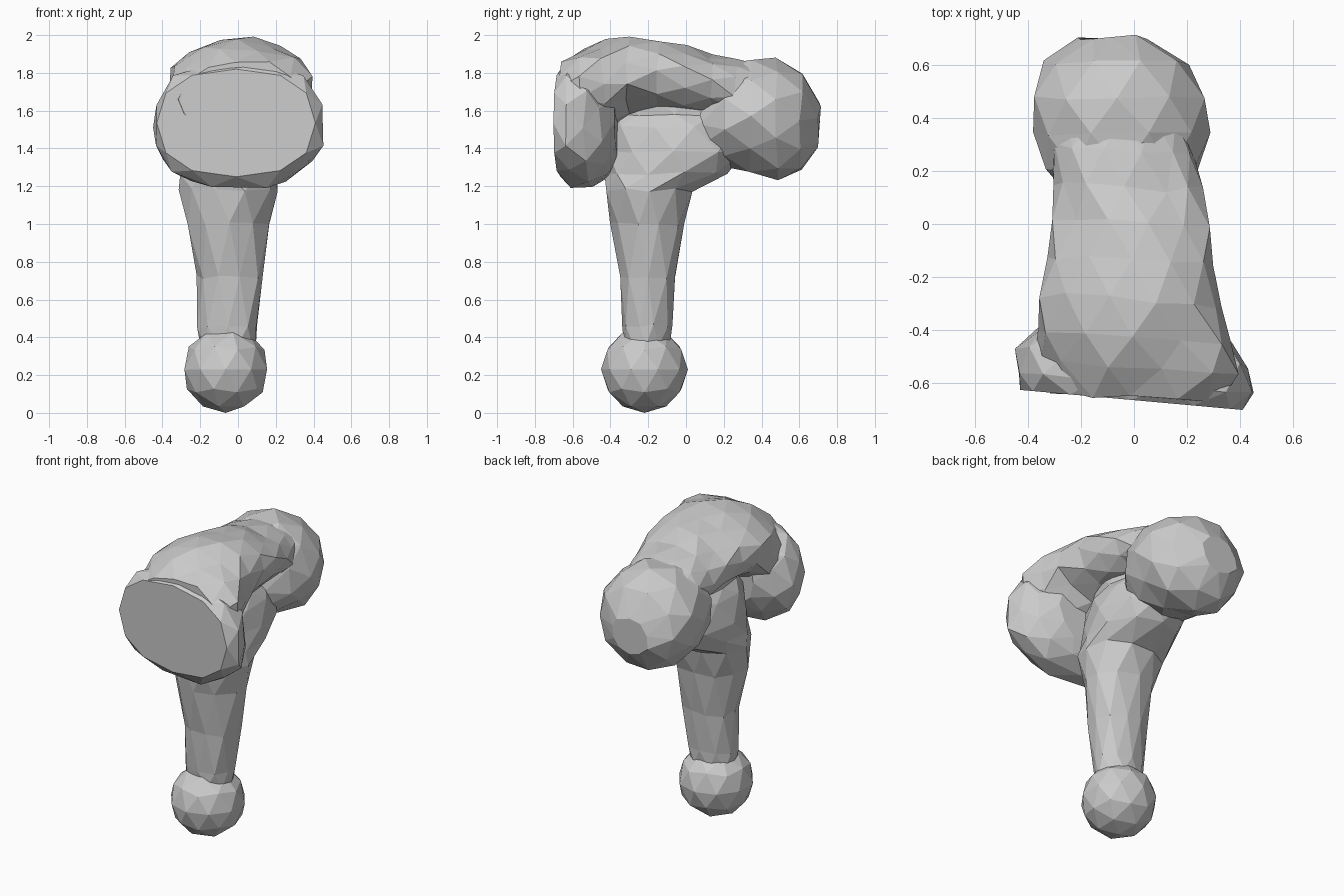
import bpy, bmesh, math, random
from mathutils import Vector

random.seed(4)


def power(v, e):
    return math.copysign(abs(v) ** e, v)


def loft(name, axis, rings, sides, jitter=0.012, slant=0.0, tilt=0.0, square=1.0, keep_first=False):
    """Skin elliptical rings; each ring is (position, centre a, centre b, radius a, radius b)."""
    bm = bmesh.new()
    loops = []
    for n, (p, ca, cb, ra, rb) in enumerate(rings):
        loop = []
        for i in range(sides):
            t = 2 * math.pi * (i + 0.5 * (n % 2)) / sides
            a = ca + ra * power(math.cos(t), square)
            b = cb + rb * power(math.sin(t), square) + tilt * (a - ca)
            co = Vector((a, p - slant * a, b)) if axis == 'y' else Vector((a, b, p))
            if not (keep_first and n == 0):
                co += Vector([random.uniform(-jitter, jitter) for _ in range(3)])
            loop.append(bm.verts.new(co))
        loops.append(loop)
    # triangulated bands between the staggered rings
    for n in range(len(loops) - 1):
        lo, hi = loops[n], loops[n + 1]
        for i in range(sides):
            j = (i + 1) % sides
            if n % 2 == 0:
                bm.faces.new((lo[i], lo[j], hi[i]))
                bm.faces.new((lo[j], hi[j], hi[i]))
            else:
                bm.faces.new((lo[i], lo[j], hi[j]))
                bm.faces.new((lo[i], hi[j], hi[i]))
    bm.faces.new(loops[0])
    bm.faces.new(loops[-1])
    bmesh.ops.recalc_face_normals(bm, faces=bm.faces)
    mesh = bpy.data.meshes.new(name)
    bm.to_mesh(mesh)
    bm.free()
    ob = bpy.data.objects.new(name, mesh)
    bpy.context.collection.objects.link(ob)
    return ob


# Ball pommel
bpy.ops.mesh.primitive_ico_sphere_add(subdivisions=2, radius=0.23, location=(-0.065, -0.22, 0.23))
bpy.context.object.name = "pommel"

# Tapered handle, flaring back into the head
loft("handle", 'z', [
    (0.36, -0.055, -0.205, 0.155, 0.120),
    (0.46, -0.055, -0.205, 0.165, 0.132),
    (0.72, -0.045, -0.205, 0.178, 0.160),
    (1.00, -0.045, -0.200, 0.222, 0.198),
    (1.18, -0.045, -0.190, 0.260, 0.235),
    (1.27, -0.045, -0.110, 0.265, 0.325),
    (1.38, -0.045, -0.060, 0.255, 0.380),
    (1.52, -0.045, -0.060, 0.225, 0.350),
    (1.58, -0.045, -0.060, 0.190, 0.310),
    (1.70, -0.045, -0.080, 0.170, 0.300)], 10, 0.01)

# Striking drum with flat, slightly skewed front face
loft("striking_drum", 'y', [
    (-0.665, -0.01, 1.535, 0.420, 0.285),
    (-0.600, 0.000, 1.525, 0.455, 0.335),
    (-0.500, 0.000, 1.515, 0.440, 0.330),
    (-0.420, 0.000, 1.520, 0.370, 0.270),
    (-0.360, 0.000, 1.530, 0.270, 0.190)], 12, slant=0.09, square=0.85, keep_first=True)

# Bridge running over the top from drum to rear knob, leaning to one side
loft("top_bridge", 'y', [
    (-0.655, 0.000, 1.680, 0.310, 0.190),
    (-0.540, 0.010, 1.690, 0.390, 0.240),
    (-0.420, 0.000, 1.725, 0.375, 0.240),
    (-0.290, -0.010, 1.785, 0.345, 0.212),
    (-0.140, -0.010, 1.780, 0.315, 0.200),
    (0.000, -0.010, 1.755, 0.295, 0.182),
    (0.140, -0.030, 1.735, 0.280, 0.165),
    (0.280, -0.045, 1.710, 0.270, 0.165),
    (0.420, -0.045, 1.680, 0.220, 0.165)], 12, 0.015, slant=0.06, tilt=0.07)

# Rounded rear knob
loft("rear_knob", 'y', [
    (0.080, -0.045, 1.530, 0.180, 0.190),
    (0.200, -0.045, 1.575, 0.295, 0.275),
    (0.340, -0.055, 1.575, 0.335, 0.305),
    (0.480, -0.055, 1.555, 0.335, 0.320),
    (0.610, -0.065, 1.540, 0.275, 0.260),
    (0.705, -0.080, 1.520, 0.130, 0.120)], 10, 0.01)
